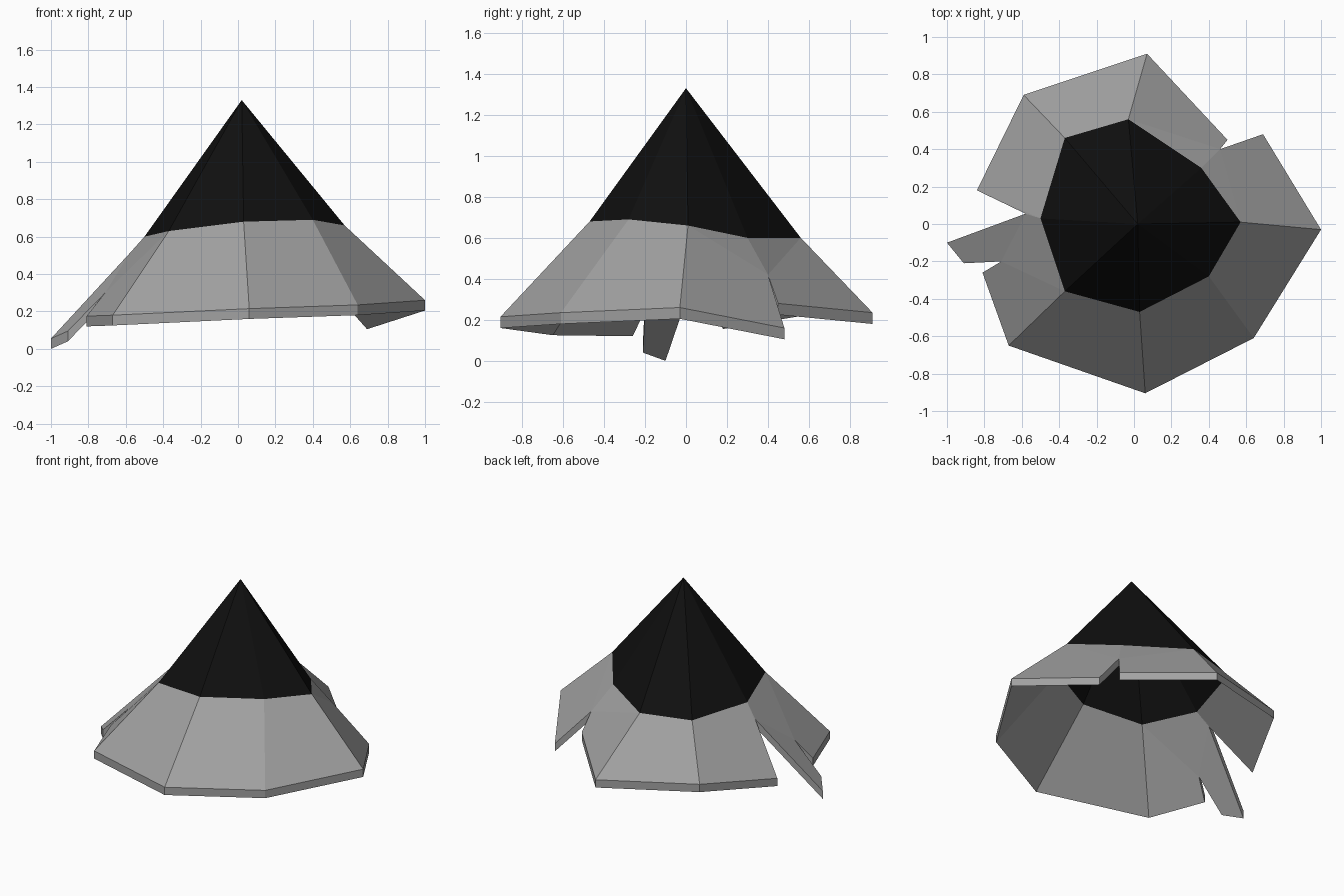
import bpy
import bmesh
from mathutils import Vector

THICKNESS = 0.055


def remove_default_cube():
    cube = bpy.data.objects.get("Cube")
    if cube:
        bpy.data.objects.remove(cube, do_unlink=True)


def make_material(name, value):
    colour = (value, value, value, 1.0)
    material = bpy.data.materials.new(name)
    material.use_nodes = True
    material.diffuse_color = colour
    shader = material.node_tree.nodes["Principled BSDF"]
    shader.inputs["Base Color"].default_value = colour
    shader.inputs["Roughness"].default_value = 0.9
    return material


remove_default_cube()
black = make_material("black cap", 0.005)
grey = make_material("grey skirt", 0.36)

# Peak and the uneven eight-sided ring where the cap meets the skirt
peak = (0.02, 0.0, 1.33)
ring = {
    "left": (0.57, 0.01, 0.66),
    "front_left": (0.40, -0.28, 0.69),
    "front": (0.03, -0.47, 0.68),
    "front_right": (-0.37, -0.36, 0.63),
    "right": (-0.50, 0.03, 0.60),
    "back_right": (-0.37, 0.46, 0.60),
    "back": (-0.03, 0.56, 0.60),
    "back_left": (0.36, 0.30, 0.60),
}

# Lower rim corners, with the inner ends of the three tears
rim = {
    "left_rim": (1.0, -0.03, 0.26),
    "front_left_rim": (0.64, -0.61, 0.235),
    "front_rim": (0.06, -0.905, 0.215),
    "front_right_rim": (-0.67, -0.65, 0.18),
    "slit_rim": (-0.81, -0.26, 0.175),
    "slit_end": (-0.71, -0.20, 0.30),
    "strip_front": (-0.91, -0.21, 0.095),
    "strip_back": (-1.0, -0.10, 0.055),
    "gap_end": (-0.58, 0.055, 0.51),
    "gap_rim": (-0.84, 0.18, 0.21),
    "back_right_rim": (-0.59, 0.69, 0.295),
    "back_rim": (0.07, 0.91, 0.235),
    "flap_rim": (0.50, 0.45, 0.28),
    "flap_end": (0.46, 0.40, 0.42),
    "flap_tip": (0.69, 0.48, 0.16),
}

# Skirt panels, going around from the left over the front
panels = [
    "left left_rim front_left_rim front_left",
    "front_left front_left_rim front_rim front",
    "front front_rim front_right_rim front_right",
    "front_right front_right_rim slit_rim slit_end",
    "front_right slit_end gap_end right",
    "slit_end strip_front strip_back gap_end",
    "right gap_end gap_rim",
    "right gap_rim back_right_rim back_right",
    "back_right back_right_rim back_rim back",
    "back back_rim flap_rim flap_end",
    "back flap_end back_left",
    "back_left flap_end left",
    "flap_end flap_tip left_rim left",
]

bm = bmesh.new()
top = bm.verts.new(peak)
verts = {name: bm.verts.new(co) for name, co in (ring | rim).items()}

# Black cap as a fan around the peak
names = list(ring)
for name, following in zip(names, names[1:] + names[:1]):
    face = bm.faces.new((top, verts[name], verts[following]))
    face.material_index = 0

# Grey torn skirt
for panel in panels:
    face = bm.faces.new([verts[name] for name in panel.split()])
    face.material_index = 1

# Underside: a lowered copy joined along the rim
shell = bmesh.ops.extrude_face_region(bm, geom=bm.faces[:], use_keep_orig=True)
lower = [v for v in shell["geom"] if isinstance(v, bmesh.types.BMVert)]
bmesh.ops.translate(bm, verts=lower, vec=Vector((0, 0, -THICKNESS)))
bm.normal_update()
for face in bm.faces:
    if abs(face.normal.z) < 0.1:
        face.material_index = 1
bmesh.ops.recalc_face_normals(bm, faces=bm.faces[:])

mesh = bpy.data.meshes.new("torn_cone_roof")
bm.to_mesh(mesh)
bm.free()
for material in (black, grey):
    mesh.materials.append(material)
roof = bpy.data.objects.new("torn_cone_roof", mesh)
bpy.context.collection.objects.link(roof)
